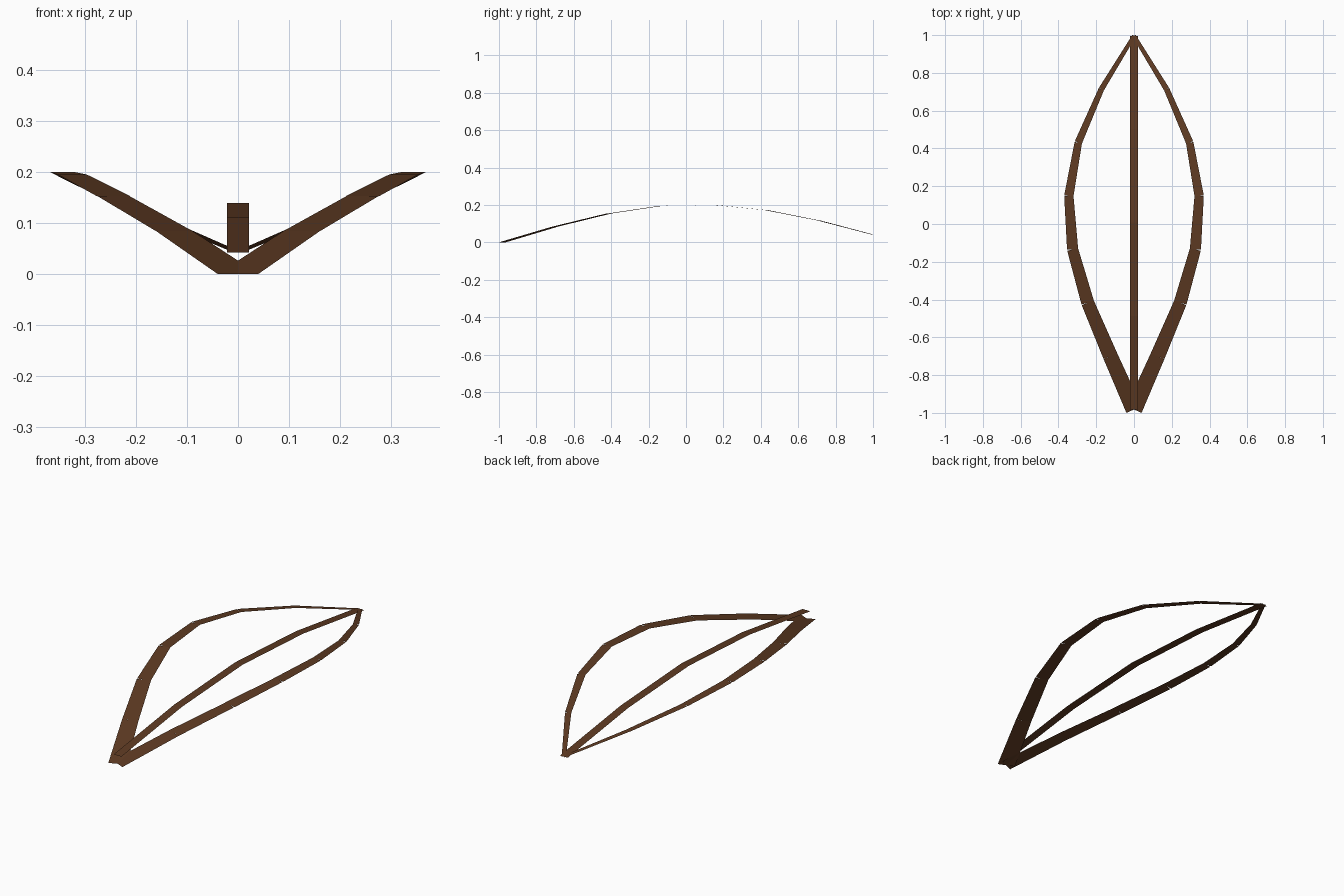
import bpy, math
from mathutils import Vector

if "Cube" in bpy.data.objects:
    bpy.data.objects.remove(bpy.data.objects["Cube"])

brown = bpy.data.materials.new("brown")
brown.diffuse_color = (0.11, 0.042, 0.016, 1)
brown.use_nodes = True
brown.node_tree.nodes["Principled BSDF"].inputs["Base Color"].default_value = brown.diffuse_color


def ribbon(name, points, halves):
    """Flat ribbon of separate quads, each cut square to its own direction."""
    verts, faces = [], []
    for i in range(len(points) - 1):
        a, b = Vector(points[i]), Vector(points[i + 1])
        d = (b - a).normalized()
        side = Vector((d.y, -d.x, 0)).normalized()
        n = len(verts)
        verts += [a - side * halves[i], a + side * halves[i],
                  b + side * halves[i + 1], b - side * halves[i + 1]]
        faces.append((n, n + 1, n + 2, n + 3))
    mesh = bpy.data.meshes.new(name)
    mesh.from_pydata(verts, [], faces)
    mesh.materials.append(brown)
    obj = bpy.data.objects.new(name, mesh)
    bpy.context.collection.objects.link(obj)
    return obj


Y0, Y1 = -0.982, 0.996

# curved side ribbons, tapering towards the back
xs = [0, 0.125, 0.245, 0.325, 0.345, 0.295, 0.173, 0]
zs = [0, 0.084, 0.153, 0.195, 0.200, 0.172, 0.116, 0.042]
widths = [0.044 - 0.034 * i / 7 for i in range(8)]
for name, s in (("right_side_ribbon", 1), ("left_side_ribbon", -1)):
    pts = [(s * xs[i], Y0 + (Y1 - Y0) * i / 7, zs[i]) for i in range(8)]
    ribbon(name, pts, widths)

# arched middle ribbon
mid = [(0, Y0 + (Y1 - Y0) * i / 4, 0.042 + 0.097 * math.sin(math.pi * i / 4))
       for i in range(5)]
ribbon("middle_ribbon", mid, [0.022] * 5)
